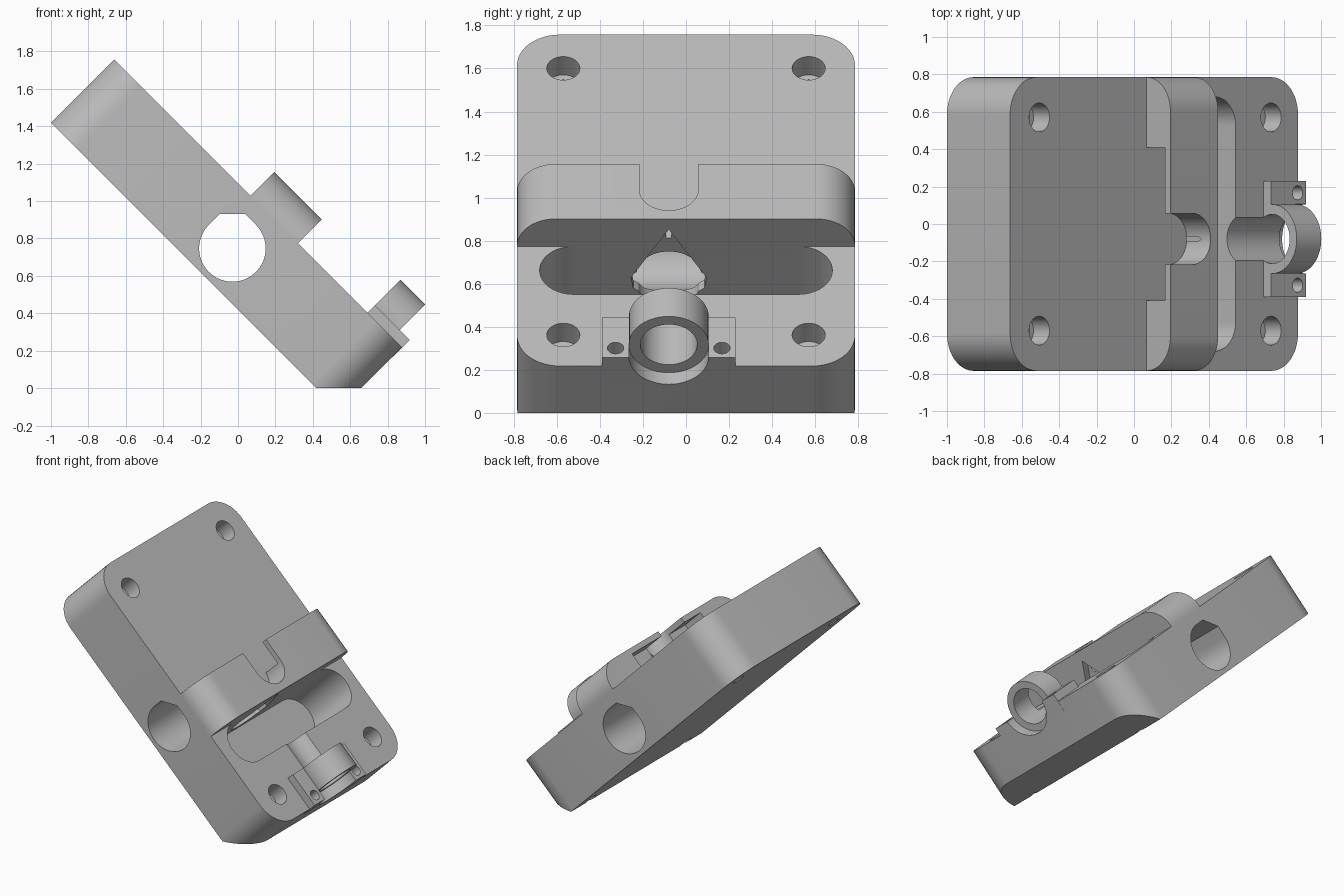
import bpy, bmesh, math
from mathutils import Matrix, Vector

if "Cube" in bpy.data.objects:
    bpy.data.objects.remove(bpy.data.objects["Cube"])

# Local frame: u runs down the tilted plate, y across it, n along its normal
S = math.sqrt(0.5)
TILT = Matrix(((S, 0, S), (0, 1, 0), (-S, 0, S)))
BOTTOM, TOP = 0.297, 0.774
AXIS_Y, AXIS_N = -0.08, 0.84

grey = bpy.data.materials.new("light_grey")
grey.diffuse_color = (0.5, 0.5, 0.5, 1)
grey.use_nodes = True
grey.node_tree.nodes["Principled BSDF"].inputs["Base Color"].default_value = grey.diffuse_color


def prism(name, pts, axis, lo, hi):
    """Extrude a 2D outline: axis n takes (u, y), u takes (y, n), y takes (u, n)."""
    place = {"n": lambda a, b, h: (a, b, h),
             "u": lambda a, b, h: (h, a, b),
             "y": lambda a, b, h: (a, h, b)}[axis]
    bm = bmesh.new()
    low = [bm.verts.new(TILT @ Vector(place(a, b, lo))) for a, b in pts]
    high = [bm.verts.new(TILT @ Vector(place(a, b, hi))) for a, b in pts]
    bm.faces.new(low)
    bm.faces.new(high)
    for i in range(len(pts)):
        j = (i + 1) % len(pts)
        bm.faces.new((low[i], low[j], high[j], high[i]))
    bmesh.ops.recalc_face_normals(bm, faces=bm.faces)
    me = bpy.data.meshes.new(name)
    bm.to_mesh(me)
    bm.free()
    me.materials.append(grey)
    ob = bpy.data.objects.new(name, me)
    bpy.context.collection.objects.link(ob)
    return ob


def arc(cx, cy, r, a0, a1, n=12):
    return [(cx + r * math.cos(math.radians(a0 + (a1 - a0) * i / n)),
             cy + r * math.sin(math.radians(a0 + (a1 - a0) * i / n))) for i in range(n + 1)]


def circle(cx, cy, r, n=48):
    return arc(cx, cy, r, 0, 360, n)[:-1]


def box(a0, a1, b0, b1):
    return [(a0, b0), (a1, b0), (a1, b1), (a0, b1)]


def rounded(a0, a1, b0, b1, r):
    return (arc(a1 - r, b1 - r, r, 0, 90) + arc(a0 + r, b1 - r, r, 90, 180)
            + arc(a0 + r, b0 + r, r, 180, 270) + arc(a1 - r, b0 + r, r, 270, 360))


def combine(target, tool, op):
    m = target.modifiers.new(op, "BOOLEAN")
    m.operation, m.object, m.solver = op, tool, "EXACT"
    bpy.context.view_layer.objects.active = target
    bpy.ops.object.modifier_apply(modifier=m.name)
    bpy.data.objects.remove(tool)


def cut(name, pts, axis, lo, hi):
    combine(body, prism(name, pts, axis, lo, hi), "DIFFERENCE")


def add(name, pts, axis, lo, hi):
    combine(body, prism(name, pts, axis, lo, hi), "UNION")


# Main plate with rounded corners
body = prism("bracket_body", rounded(-1.711, 0.466, -0.785, 0.785, 0.2), "n", BOTTOM, TOP)

# Raised cross ridge, rounded at its upper ends
r = 0.18
add("ridge", [(-0.785, 0.6), (0.785, 0.6)] + arc(0.785 - r, 0.955 - r, r, 0, 90)
    + arc(-0.785 + r, 0.955 - r, r, 90, 180), "u", -0.68, -0.32)

# Clamp ears, sunk slightly into the plate
add("clamp_ears", box(0.205, 0.467, -0.39, 0.23), "n", 0.7, 0.832)

# Flat foot where the lower edge meets the ground (z = 0 is n = u)
cut("foot_cut", [(0.0, 0.0), (0.8, 0.0), (0.8, 0.8)], "y", -1, 1)

# Slot under the ridge and U notch through its top
cut("ridge_slot", box(-0.8, -0.5, -0.41, 0.41), "n", TOP, 0.915)
cut("ridge_notch", [(-0.8, AXIS_Y - 0.137)] + arc(-0.512, AXIS_Y, 0.137, -90, 90, 20)
    + [(-0.8, AXIS_Y + 0.137)], "n", TOP, 1.1)

# Deep pocket with round ends
cut("pocket", rounded(-0.32, -0.005, -0.68, 0.68, 0.1574), "n", 0.335, 1.2)

# Cross rod hole with a flattened teardrop top
rod = [(-0.03 + a, 0.747 + b) for a, b in
       arc(0, 0, 0.178, 135, 405, 40) + [(0.068, 0.184), (-0.068, 0.184)]]
cut("rod_hole", [((x - z) * S, (x + z) * S) for x, z in rod], "y", -1, 1)

# Tapered opening and bore between pocket and rod hole
cut("tapered_opening", [(AXIS_Y, 0.885), (AXIS_Y - 0.175, 0.57), (AXIS_Y - 0.165, 0.5),
                        (AXIS_Y - 0.1, 0.45), (AXIS_Y + 0.1, 0.45), (AXIS_Y + 0.165, 0.5),
                        (AXIS_Y + 0.175, 0.57)], "u", -0.376, -0.25)
cut("inner_bore", circle(AXIS_Y, 0.535, 0.15), "u", -0.55, -0.25)

# Ring seat, ring and its bore, which leaves a groove in the plate
cut("ring_recess", circle(AXIS_Y, AXIS_N, 0.186, 64), "u", 0.39, 0.7)
add("clamp_ring", circle(AXIS_Y, AXIS_N, 0.185, 64), "u", 0.205, 0.391)
cut("ring_bore", circle(AXIS_Y, AXIS_N, 0.132, 64), "u", -0.1, 0.7)

# Counterbored mounting holes
for u in (-1.49, 0.262):
    for y in (-0.57, 0.57):
        cut("counterbore", circle(u, y, 0.077, 32), "n", TOP - 0.12, 1.2)
        cut("mount_hole", circle(u, y, 0.045, 32), "n", 0.0, 1.2)

# Small screw holes in the ears
for side in (-1, 1):
    cut("ear_hole", circle(0.406, AXIS_Y + side * 0.247, 0.038, 24), "n", 0.6, 1.2)

# Smooth curved faces, keep edges sharp
bpy.ops.object.select_all(action="DESELECT")
body.select_set(True)
bpy.context.view_layer.objects.active = body
bpy.ops.object.shade_smooth_by_angle(angle=math.radians(25))
